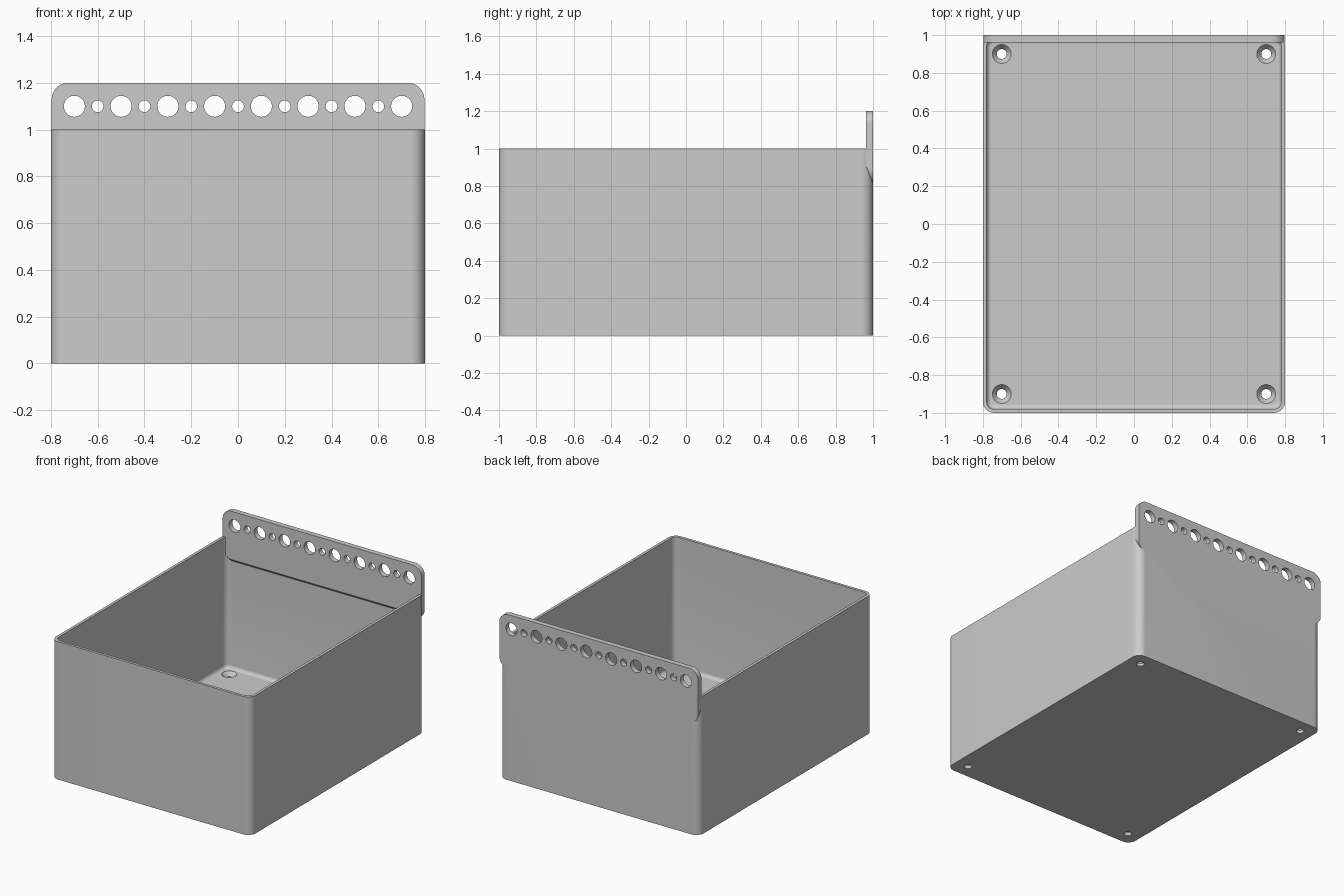
import bpy, bmesh, math
from mathutils import Matrix

old = bpy.data.objects.get("Cube")
if old:
    bpy.data.objects.remove(old, do_unlink=True)

grey = bpy.data.materials.new("plain_grey")
grey.use_nodes = True
colour = (0.6, 0.6, 0.6, 1)
grey.diffuse_color = colour
grey.node_tree.nodes["Principled BSDF"].inputs["Base Color"].default_value = colour

HALF_X, HALF_Y, HEIGHT = 0.8, 1.0, 1.0
WALL, FLOOR, CORNER, FILLET = 0.02, 0.05, 0.06, 0.025
PLATE_FRONT, PLATE_LOW, PLATE_TOP = 0.962, 0.81, 1.2


def rounded_rect(hx, hy, r, steps=12):
    """Counter-clockwise outline of a rounded rectangle."""
    pts = []
    for i, (sx, sy) in enumerate([(1, 1), (-1, 1), (-1, -1), (1, -1)]):
        for k in range(steps + 1):
            a = math.pi / 2 * (i + k / steps)
            pts.append((sx * (hx - r) + r * math.cos(a),
                        sy * (hy - r) + r * math.sin(a)))
    return pts


def circle(r, x=0, y=0, n=40):
    return [(x + r * math.cos(2 * math.pi * k / n),
             y + r * math.sin(2 * math.pi * k / n)) for k in range(n)]


def loft(name, layers):
    """Closed solid through a stack of (outline, height) layers."""
    bm = bmesh.new()
    rings = [[bm.verts.new((x, y, z)) for x, y in pts] for pts, z in layers]
    n = len(rings[0])
    for low, high in zip(rings, rings[1:]):
        for i in range(n):
            j = (i + 1) % n
            bm.faces.new((low[i], low[j], high[j], high[i]))
    bm.faces.new(rings[0][::-1])
    bm.faces.new(rings[-1])
    bmesh.ops.recalc_face_normals(bm, faces=bm.faces)
    mesh = bpy.data.meshes.new(name)
    bm.to_mesh(mesh)
    bm.free()
    mesh.materials.append(grey)
    obj = bpy.data.objects.new(name, mesh)
    bpy.context.collection.objects.link(obj)
    return obj


def combine(target, tool, operation):
    """Apply a boolean and remove the tool object."""
    tool.hide_render = True
    mod = target.modifiers.new("combine", "BOOLEAN")
    mod.operation, mod.object, mod.solver = operation, tool, "EXACT"
    bpy.context.view_layer.objects.active = target
    bpy.ops.object.modifier_apply(modifier=mod.name)
    bpy.data.objects.remove(tool, do_unlink=True)


# Open box with rounded vertical corners
outer = rounded_rect(HALF_X, HALF_Y, CORNER)
box = loft("storage_bin", [(outer, 0), (outer, HEIGHT)])

# Cavity with a small fillet around the floor
layers = []
for k in range(7):
    a = math.pi / 2 * k / 6
    inset = FILLET * (1 - math.sin(a))
    layers.append((rounded_rect(HALF_X - WALL - inset, HALF_Y - WALL - inset,
                                CORNER - WALL - inset),
                   FLOOR + FILLET * (1 - math.cos(a))))
layers.append((rounded_rect(HALF_X - WALL, HALF_Y - WALL, CORNER - WALL), HEIGHT + 0.1))
combine(box, loft("cavity", layers), "DIFFERENCE")

# Countersunk screw holes in the floor
for sx in (-1, 1):
    for sy in (-1, 1):
        x, y = sx * 0.7, sy * 0.9
        screw = loft("screw_hole", [(circle(r, x, y), z) for r, z in
                                    ((0.026, -0.02), (0.026, 0.02), (0.05, FLOOR), (0.05, 0.1))])
        combine(box, screw, "DIFFERENCE")

# Hanging plate: upright rounded panel with a sloped lower edge
upright = Matrix.Rotation(math.pi / 2, 4, "X")
mid = (PLATE_LOW + PLATE_TOP) / 2
panel = rounded_rect(HALF_X - 0.003, (PLATE_TOP - PLATE_LOW) / 2, 0.07)
plate = loft("hanging_plate", [(panel, -HALF_Y), (panel, -PLATE_FRONT)])
plate.data.transform(Matrix.Translation((0, 0, mid)) @ upright)
for v in plate.data.vertices:
    if v.co.y < (PLATE_FRONT + HALF_Y) / 2 and v.co.z < mid:
        v.co.z += 0.04

# Alternating large and small holes along the plate
for i in range(15):
    radius = 0.025 if i % 2 else 0.045
    ring = circle(radius, -0.7 + 0.1 * i)
    hole = loft("plate_hole", [(ring, -1.1), (ring, -0.9)])
    hole.data.transform(Matrix.Translation((0, 0, 1.1)) @ upright)
    combine(plate, hole, "DIFFERENCE")

combine(box, plate, "UNION")

# Smooth the rounded parts and keep the edges crisp
bpy.ops.object.select_all(action="DESELECT")
box.select_set(True)
bpy.context.view_layer.objects.active = box
bpy.ops.object.shade_smooth_by_angle(angle=math.radians(30))
